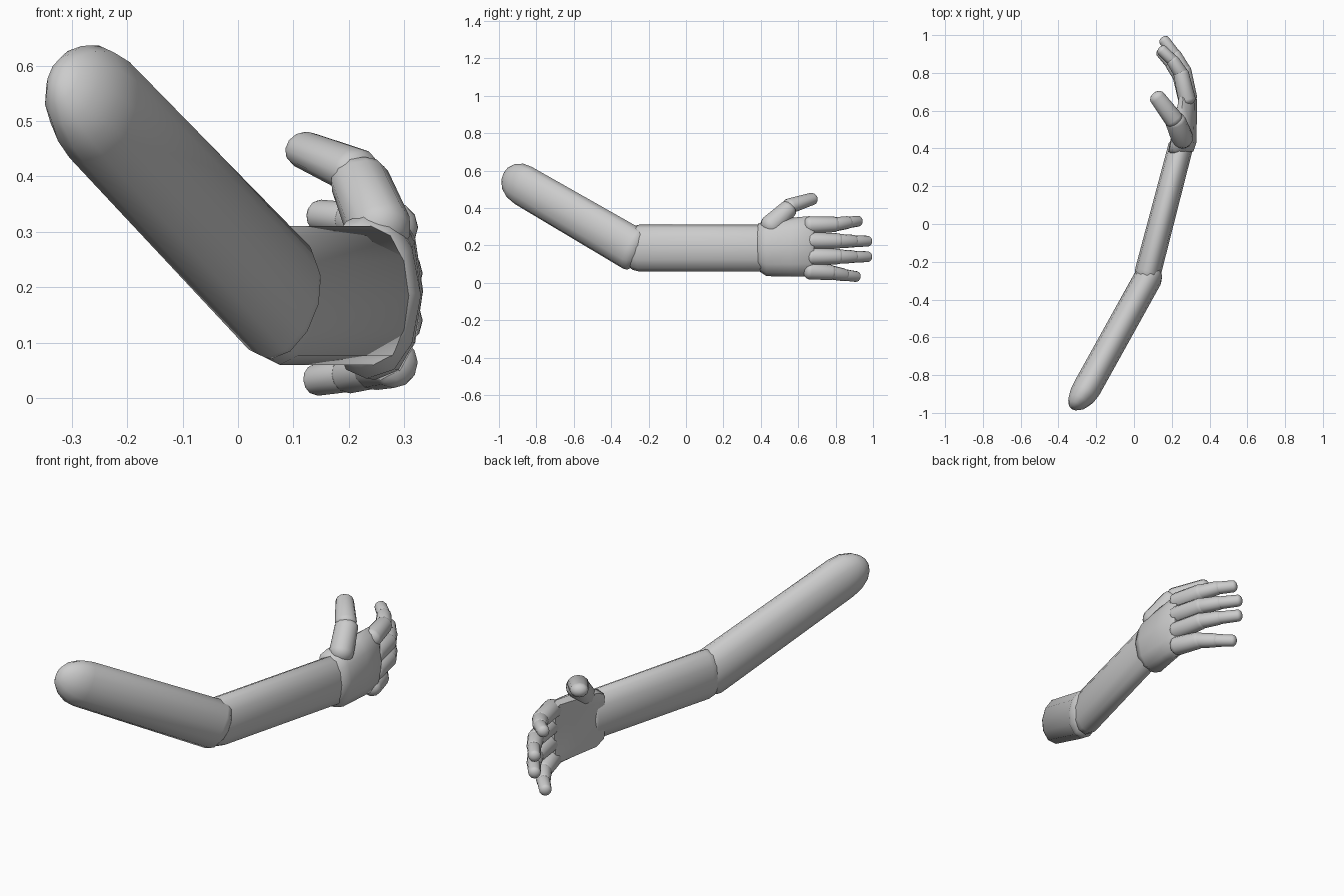
import bpy, math
from mathutils import Vector

if "Cube" in bpy.data.objects:
    bpy.data.objects.remove(bpy.data.objects["Cube"])

N = 12  # sides of every cross-section


def skin(name, rings):
    """Skin a list of rings, closing both ends with a face."""
    verts = [v for r in rings for v in r]
    faces = []
    for i in range(len(rings) - 1):
        for j in range(N):
            k = (j + 1) % N
            faces.append((i * N + j, i * N + k, (i + 1) * N + k, (i + 1) * N + j))
    faces.append(tuple(reversed(range(N))))
    faces.append(tuple(range((len(rings) - 1) * N, len(rings) * N)))
    me = bpy.data.meshes.new(name)
    me.from_pydata(verts, [], faces)
    ob = bpy.data.objects.new(name, me)
    bpy.context.collection.objects.link(ob)
    bpy.ops.object.select_all(action='DESELECT')
    ob.select_set(True)
    bpy.context.view_layer.objects.active = ob
    bpy.ops.object.mode_set(mode='EDIT')
    bpy.ops.mesh.select_all(action='SELECT')
    bpy.ops.mesh.normals_make_consistent(inside=False)
    bpy.ops.object.mode_set(mode='OBJECT')
    bpy.ops.object.shade_smooth_by_angle(angle=math.radians(50))


def limb(name, p0, p1, start, end, cap0, cap1, lean=0.0):
    """Tapered capsule; start/end = (half height, half thickness), caps = lengths."""
    p0, p1 = Vector(p0), Vector(p1)
    d = (p1 - p0).normalized()
    t = d.cross(Vector((0, 0, 1))).normalized()
    w = t.cross(d)

    def ring(c, size, s):
        return [c + t * size[1] * s * math.cos(2 * math.pi * j / N)
                + w * size[0] * s * math.sin(2 * math.pi * j / N) for j in range(N)]

    steps = [80, 65, 45, 22]
    rings = []
    for a in steps:
        a = math.radians(a)
        rings.append(ring(p0 - d * cap0 * math.sin(a) - t * lean * math.sin(a) ** 2,
                          start, math.cos(a)))
    rings += [ring(p0, start, 1), ring(p1, end, 1)]
    for a in reversed(steps):
        a = math.radians(a)
        rings.append(ring(p1 + d * cap1 * math.sin(a), end, math.cos(a)))
    skin(name, rings)


# arm
limb("upper_arm", (-0.25, -0.87, 0.52), (0.075, -0.285, 0.18),
     (0.112, 0.075), (0.12, 0.075), 0.14, 0.06, 0.015)
limb("forearm", (0.075, -0.25, 0.185), (0.247, 0.41, 0.185),
     (0.125, 0.07), (0.125, 0.066), 0.1, 0.03)

# palm: cupped cross-sections (y, x centre, half thickness, z centre, half height)
sections = [(0.375, 0.245, 0.045, 0.195, 0.10), (0.385, 0.25, 0.065, 0.19, 0.125),
            (0.43, 0.262, 0.068, 0.185, 0.150), (0.56, 0.278, 0.055, 0.190, 0.157),
            (0.66, 0.289, 0.045, 0.194, 0.162), (0.685, 0.285, 0.034, 0.194, 0.150)]
rings = []
for y, xc, ht, zc, hh in sections:
    ring = []
    for j in range(N):
        a = 2 * math.pi * j / N
        c, s = math.cos(a), math.sin(a)
        c = math.copysign(abs(c) ** 0.65, c) if abs(c) > 1e-6 else 0
        s = math.copysign(abs(s) ** 0.8, s) if abs(s) > 1e-6 else 0
        ring.append((xc + ht * c - 0.03 * s * s, y, zc + hh * s))
    rings.append(ring)
skin("palm", rings)

# fingers: knuckle, two joints and tip centre
fingers = {
    "index_finger": [(0.28, 0.66, 0.308), (0.25, 0.795, 0.312), (0.205, 0.865, 0.322), (0.148, 0.92, 0.329)],
    "middle_finger": [(0.288, 0.67, 0.225), (0.262, 0.815, 0.223), (0.217, 0.895, 0.222), (0.16, 0.972, 0.222)],
    "ring_finger": [(0.288, 0.67, 0.140), (0.262, 0.815, 0.140), (0.217, 0.895, 0.139), (0.16, 0.972, 0.139)],
    "little_finger": [(0.28, 0.66, 0.064), (0.247, 0.775, 0.055), (0.20, 0.845, 0.042), (0.143, 0.91, 0.033)],
}
radii = [(0.046, 0.041), (0.038, 0.034), (0.031, 0.029)]
for name, pts in fingers.items():
    for i, (r0, r1) in enumerate(radii):
        limb(f"{name}_{i + 1}", pts[i], pts[i + 1], (r0, r0), (r1, r1), r0 * 0.7, r1 * 0.7)

# thumb
limb("thumb_1", (0.255, 0.455, 0.305), (0.22, 0.545, 0.392), (0.062, 0.058), (0.05, 0.055), 0.05, 0.035)
limb("thumb_2", (0.21, 0.555, 0.41), (0.123, 0.67, 0.447), (0.042, 0.05), (0.034, 0.042), 0.035, 0.03)
